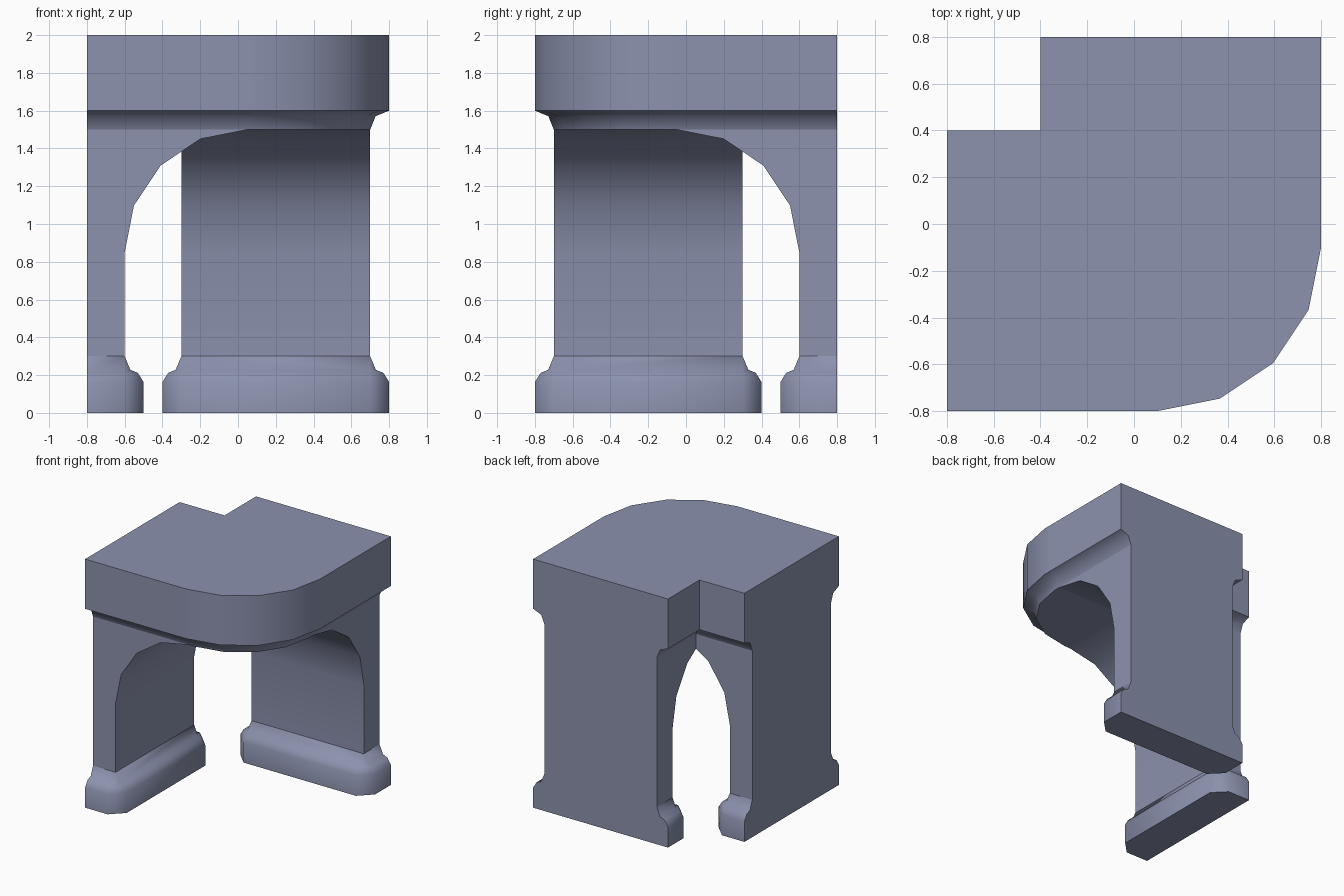
import bpy, bmesh, math

if "Cube" in bpy.data.objects:
    bpy.data.objects.remove(bpy.data.objects["Cube"])

stone = bpy.data.materials.new("blue grey stone")
stone.diffuse_color = (0.262, 0.287, 0.423, 1)
stone.use_nodes = True
stone.node_tree.nodes["Principled BSDF"].inputs["Base Color"].default_value = stone.diffuse_color


def make_object(name, faces, mirror=False, angle=50):
    """Weld a list of polygons; mirror swaps across the x = -y diagonal."""
    bm = bmesh.new()
    for poly in faces:
        if mirror:
            poly = [(-y, -x, z) for x, y, z in poly]
        bm.faces.new([bm.verts.new(p) for p in poly])
    bmesh.ops.remove_doubles(bm, verts=bm.verts[:], dist=0.0005)
    bmesh.ops.recalc_face_normals(bm, faces=bm.faces[:])
    me = bpy.data.meshes.new(name)
    bm.to_mesh(me)
    bm.free()
    me.materials.append(stone)
    ob = bpy.data.objects.new(name, me)
    bpy.context.collection.objects.link(ob)
    bpy.ops.object.select_all(action='DESELECT')
    ob.select_set(True)
    bpy.context.view_layer.objects.active = ob
    bpy.ops.object.shade_smooth_by_angle(angle=math.radians(angle))
    return ob


def loft(rings):
    """Quads between successive closed rings."""
    faces = []
    for a, b in zip(rings, rings[1:]):
        n = len(a)
        for i in range(n):
            j = (i + 1) % n
            faces.append([a[i], a[j], b[j], b[i]])
    return faces


# Slab outline: rounded front right corner, square notch at back left
def outline(e, z):
    arc = [(0.1 + (0.7 - e) * math.cos(t), -0.1 + (0.7 - e) * math.sin(t))
           for t in (math.radians(-90 + 22.5 * i) for i in range(5))]
    pts = [(-0.8, -0.8 + e), (0.05, -0.8 + e)] + arc + [
        (0.8 - e, -0.05), (0.8 - e, 0.8), (-0.4 + e, 0.8),
        (-0.4 + e, 0.4 - e), (-0.8, 0.4 - e)]
    return [(x, y, z) for x, y in pts]


# Top slab with cove moulding and the flat ceiling below
rings = [outline(0.1, 1.5), outline(0.071, 1.571), outline(0, 1.6), outline(0, 2)]
ceiling = rings[0][1:8] + [(0.05, -0.05, 1.5)]
make_object("top_slab", loft(rings) + [rings[-1], ceiling])

# Half arch profile in x, z, with a break where it meets the notch corner
arch = [(0.05 - 0.65 * math.cos(t), 0.85 + 0.65 * math.sin(t))
        for t in (math.radians(22.5 * i) for i in range(5))]
(x0, z0), (x1, z1) = arch[2], arch[3]
kink = (-0.3, z0 + (z1 - z0) * (-0.3 - x0) / (x1 - x0))
profile = [(-0.6, 0.3)] + arch[:3] + [kink] + arch[3:]


def back_y(x):
    return min(0.3, -x)      # end face, then the groin line of the vault


# Wall with arched underside
wall = [[(x, -0.7, z) for x, z in [(-0.8, 0.3)] + profile + [(-0.8, 1.5)]],
        [(x, 0.3, z) for x, z in [(-0.8, 0.3)] + profile[:5]
         + [(-0.3, 1.5), (-0.8, 1.5)]],
        [(-0.8, -0.7, 0.3), (-0.8, 0.3, 0.3), (-0.8, 0.3, 1.5), (-0.8, -0.7, 1.5)]]
for (xa, za), (xb, zb) in zip(profile, profile[1:]):
    wall.append([(xa, -0.7, za), (xb, -0.7, zb),
                 (xb, back_y(xb), zb), (xa, back_y(xa), za)])


# Moulded base, flush on the outer side, chamfered on the inner corners
def base_ring(d, z):
    return [(x, y, z) for x, y in [
        (-0.8, -0.7 - d), (-0.6, -0.7 - d), (-0.6 + d, -0.7),
        (-0.6 + d, 0.3), (-0.6, 0.3 + d), (-0.8, 0.3 + d)]]


base_rings = [base_ring(d, z) for d, z in
              [(0.1, 0), (0.1, 0.163), (0.07, 0.212), (0.03, 0.228)]]
base = loft(base_rings) + [base_rings[0]]
# Top band: corner chamfers close to a point at the wall corner
low, top = base_rings[-1], base_ring(0, 0.3)
for i in range(6):
    j = (i + 1) % 6
    if i in (1, 3):
        base.append([low[i], low[j], top[j]])
    else:
        base.append([low[i], low[j], top[j], top[i]])

for side, flip in (("left", False), ("back", True)):
    make_object(side + "_arched_wall", wall, flip, 35)
    make_object(side + "_base", base, flip)
